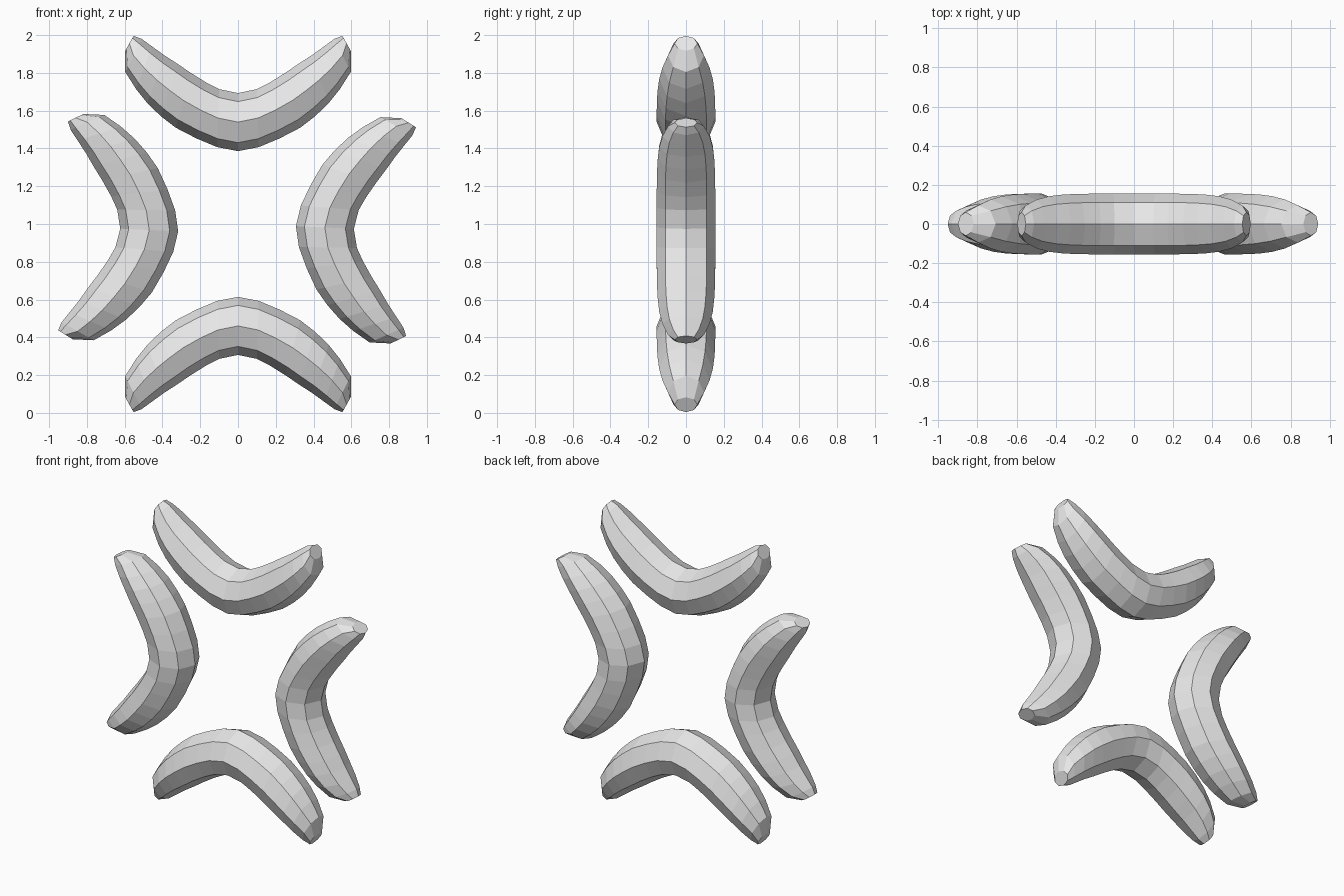
import bpy, bmesh
from math import cos, sin, pi, radians
from mathutils import Vector

if "Cube" in bpy.data.objects:
    bpy.data.objects.remove(bpy.data.objects["Cube"])

grey = bpy.data.materials.new("light_grey")
grey.use_nodes = True
grey.diffuse_color = (0.8, 0.8, 0.8, 1)
grey.node_tree.nodes["Principled BSDF"].inputs["Base Color"].default_value = (0.8, 0.8, 0.8, 1)

# Half profile from middle to tip: outer x, outer z, inner x, inner z, half depth
HALF = [
    (0.0, 0.614, 0.0, 0.307, 0.155),
    (0.11, 0.593, 0.10, 0.286, 0.155),
    (0.22, 0.547, 0.17, 0.25, 0.155),
    (0.33, 0.49, 0.25, 0.20, 0.154),
    (0.41, 0.428, 0.32, 0.152, 0.15),
    (0.48, 0.36, 0.39, 0.107, 0.142),
    (0.54, 0.285, 0.455, 0.06, 0.125),
    (0.597, 0.195, 0.51, 0.02, 0.095),
    (0.597, 0.083, 0.553, 0.004, 0.06),
]
SIDES = 8


def curved_bar_mesh():
    """Loft octagonal rings along the bent bar and cap both tips."""
    bm = bmesh.new()
    mirrored = [(-a, b, -c, d, w) for a, b, c, d, w in reversed(HALF[1:])]
    rings = []
    for ox, oz, ix, iz, w in mirrored + HALF:
        outer, inner = Vector((ox, 0, oz)), Vector((ix, 0, iz))
        mid, axis = (outer + inner) / 2, (outer - inner) / 2
        ring = []
        for k in range(SIDES):
            a = 2 * pi * k / SIDES
            ring.append(bm.verts.new(mid + axis * cos(a) + Vector((0, w * sin(a), 0))))
        rings.append(ring)
    for r, s in zip(rings, rings[1:]):
        for k in range(SIDES):
            n = (k + 1) % SIDES
            bm.faces.new((r[k], r[n], s[n], s[k]))
    bm.faces.new(rings[0])
    bm.faces.new(rings[-1])
    bmesh.ops.recalc_face_normals(bm, faces=bm.faces)
    mesh = bpy.data.meshes.new("curved_bar")
    bm.to_mesh(mesh)
    bm.free()
    mesh.materials.append(grey)
    return mesh


# Four bars with their bends facing the centre; the side pair leans slightly
bar = curved_bar_mesh()
for name, x, z, turn in (
    ("bottom_bar", 0, 0, 0),
    ("top_bar", 0, 2, 180),
    ("right_bar", -0.93, 0.99, 92.7),
    ("left_bar", 0.92, 0.96, -87.3),
):
    ob = bpy.data.objects.new(name, bar)
    ob.location = (x, 0, z)
    ob.rotation_euler = (0, radians(turn), 0)
    bpy.context.collection.objects.link(ob)
